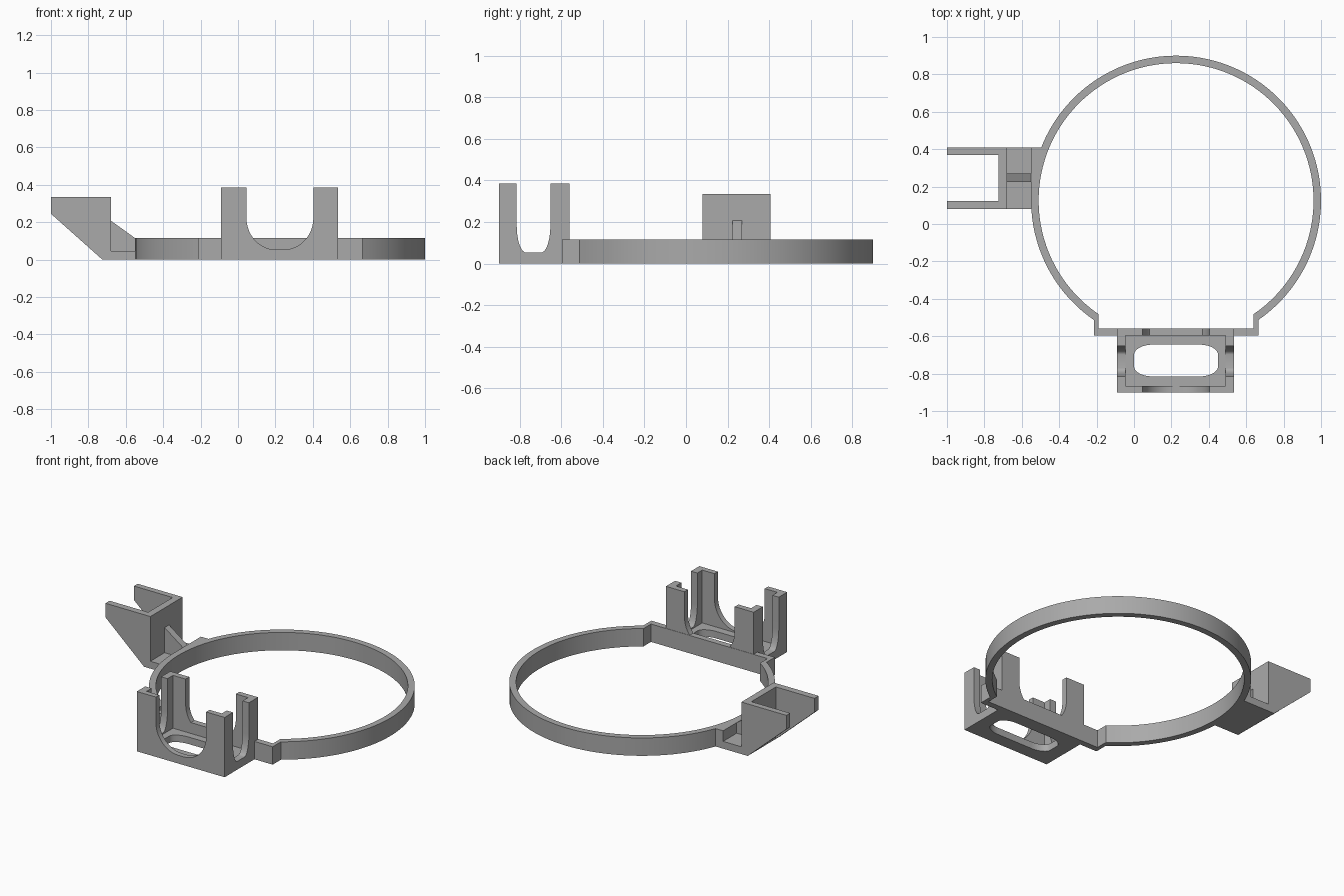
import bpy, bmesh
from math import sin, cos, pi, asin, acos

if "Cube" in bpy.data.objects:
    bpy.data.objects.remove(bpy.data.objects["Cube"], do_unlink=True)

GREY = (0.4, 0.4, 0.4, 1)
mat = bpy.data.materials.new("grey plastic")
mat.use_nodes = True
mat.diffuse_color = GREY
mat.node_tree.nodes["Principled BSDF"].inputs["Base Color"].default_value = GREY

PLACE = {"x": lambda a, b, d: (d, a, b),
         "y": lambda a, b, d: (a, d, b),
         "z": lambda a, b, d: (a, b, d)}


def prism(name, outline, axis, lo, hi):
    """Extrude a flat outline along an axis."""
    bm = bmesh.new()
    face = bm.faces.new([bm.verts.new(PLACE[axis](a, b, lo)) for a, b in outline])
    top = bmesh.ops.extrude_face_region(bm, geom=[face])["geom"]
    move = PLACE[axis](0, 0, hi - lo)
    bmesh.ops.translate(bm, vec=move, verts=[v for v in top if isinstance(v, bmesh.types.BMVert)])
    bmesh.ops.recalc_face_normals(bm, faces=bm.faces)
    mesh = bpy.data.meshes.new(name)
    bm.to_mesh(mesh)
    bm.free()
    mesh.materials.append(mat)
    obj = bpy.data.objects.new(name, mesh)
    bpy.context.collection.objects.link(obj)
    return obj


def rect(a0, a1, b0, b1):
    return [(a0, b0), (a1, b0), (a1, b1), (a0, b1)]


def rounded(a0, a1, b0, b1, ra, rb, top=True, steps=12):
    """Rectangle with elliptical corners; the upper ones may stay square."""
    pts = []
    corners = [(a0 + ra, b0 + rb, pi), (a1 - ra, b0 + rb, 1.5 * pi)]
    if top:
        corners += [(a1 - ra, b1 - rb, 0), (a0 + ra, b1 - rb, pi / 2)]
    for a, b, start in corners:
        for i in range(steps + 1):
            t = start + pi / 2 * i / steps
            pts.append((a + ra * cos(t), b + rb * sin(t)))
    return pts if top else pts + [(a1, b1), (a0, b1)]


def smooth(obj):
    bpy.ops.object.select_all(action="DESELECT")
    obj.select_set(True)
    bpy.context.view_layer.objects.active = obj
    bpy.ops.object.shade_smooth_by_angle(angle=0.5)


def cut(obj, cutter):
    cutter.hide_render = True
    mod = obj.modifiers.new("cut", "BOOLEAN")
    mod.operation, mod.solver, mod.object = "DIFFERENCE", "EXACT", cutter
    bpy.context.view_layer.objects.active = obj
    bpy.ops.object.modifier_apply(modifier=mod.name)
    bpy.data.objects.remove(cutter, do_unlink=True)


# Ring with a squared-off front, as one closed band
CX, CY, RING_H = 0.225, 0.125, 0.115


def ring_outline(r, half, front, steps=96):
    start = -acos(half / r)
    sweep = pi - 2 * start
    arc = [(CX + r * cos(start + sweep * i / steps), CY + r * sin(start + sweep * i / steps))
           for i in range(steps + 1)]
    return arc + [(CX - half, front), (CX + half, front)]


ring = prism("ring_band", ring_outline(0.775, 0.44, -0.597), "z", 0, RING_H)
cut(ring, prism("ring_cutter", ring_outline(0.735, 0.415, -0.558), "z", -0.1, 0.3))
smooth(ring)

# Front holder: block hollowed out, with slots through the walls and floor
holder = prism("front_holder", rect(-0.09, 0.535, -0.90, -0.56), "z", 0, 0.385)
cut(holder, prism("cavity", rect(-0.045, 0.49, -0.865, -0.597), "z", 0.045, 0.6))
cut(holder, prism("wide_slot", rounded(0.045, 0.403, 0.053, 0.6, 0.16, 0.17, top=False),
                  "y", -1.2, -0.3))
cut(holder, prism("side_slot", rounded(-0.815, -0.653, 0.053, 0.6, 0.045, 0.13, top=False),
                  "x", -0.5, 0.9))
cut(holder, prism("floor_hole", rounded(0, 0.45, -0.815, -0.645, 0.1, 0.055), "z", -0.1, 0.3))
smooth(holder)

# Side bracket: back wall, two tapered arms, floor, rib and ring joint
Y0, Y1 = 0.08, 0.408
prism("bracket_wall", rect(-0.725, -0.68, Y0, Y1), "z", 0, 0.335)
arm = [(-1, 0.335), (-1, 0.245), (-0.725, 0), (-0.7, 0), (-0.7, 0.335)]
for name, lo, hi in (("bracket_arm_right", Y0, Y0 + 0.042), ("bracket_arm_left", Y1 - 0.038, Y1)):
    prism(name, arm, "y", lo, hi)
prism("bracket_floor", rect(-0.69, -0.545, Y0, Y1), "z", 0, 0.047)
prism("bracket_rib", [(-0.685, 0.02), (-0.685, 0.212), (-0.55, 0.115), (-0.54, 0.02)],
      "y", 0.225, 0.27)

# Joint follows the ring so that it stays out of the opening
R = 0.76
t0, t1 = pi - asin((Y1 - CY) / R), pi - asin((Y0 - CY) / R)
curve = [(CX + R * cos(t0 + (t1 - t0) * i / 10), CY + R * sin(t0 + (t1 - t0) * i / 10))
         for i in range(11)]
prism("bracket_joint", curve + [(-0.55, Y0), (-0.55, Y1)], "z", 0, RING_H)
